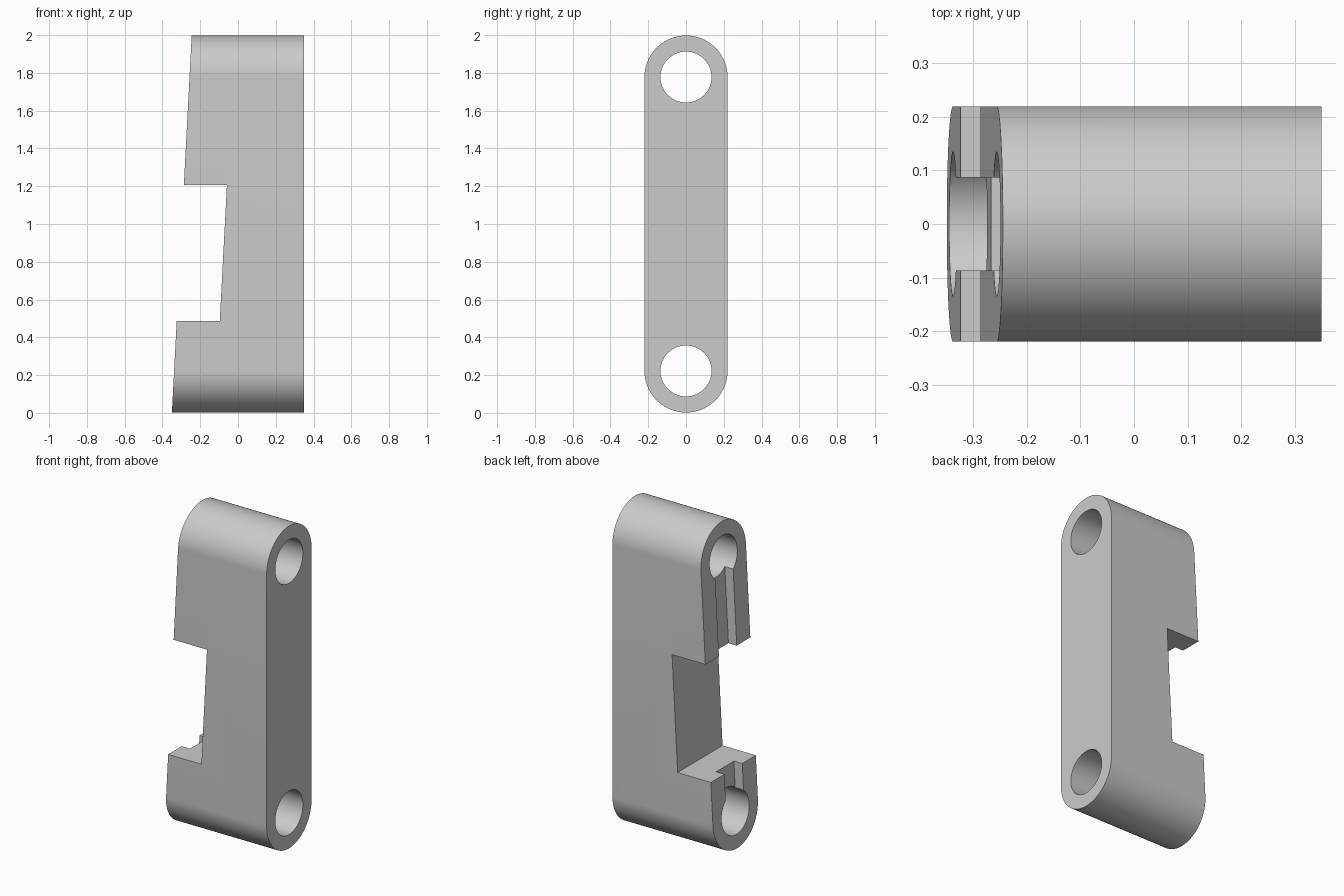
import bpy
import bmesh
import math

if "Cube" in bpy.data.objects:
    bpy.data.objects.remove(bpy.data.objects["Cube"], do_unlink=True)

HALF_X = 0.35
RADIUS = 0.22
BORE = 0.135
CENTRES = (0.222, 1.778)


def slant(z):
    """x of the leaning end face at height z"""
    return -HALF_X + 0.0525 * z


def prism(name, outline, x_start, x_end):
    """Sweep a y-z outline along x; each end is a function of height."""
    bm = bmesh.new()
    rings = [[bm.verts.new((end(z), y, z)) for y, z in outline]
             for end in (x_start, x_end)]
    bm.faces.new(rings[0])
    bm.faces.new(rings[1])
    n = len(outline)
    for i in range(n):
        j = (i + 1) % n
        bm.faces.new((rings[0][i], rings[0][j], rings[1][j], rings[1][i]))
    bmesh.ops.recalc_face_normals(bm, faces=bm.faces)
    mesh = bpy.data.meshes.new(name)
    bm.to_mesh(mesh)
    bm.free()
    obj = bpy.data.objects.new(name, mesh)
    bpy.context.collection.objects.link(obj)
    return obj


def arc(z, radius, start, sweep, steps):
    return [(radius * math.cos(start + sweep * i / steps),
             z + radius * math.sin(start + sweep * i / steps))
            for i in range(steps + 1)]


def box(half_y, low, high):
    return [(-half_y, low), (half_y, low), (half_y, high), (-half_y, high)]


def past_end(z):
    return slant(z) - 0.1


# Long rounded link body with one leaning end
outline = (arc(CENTRES[1], RADIUS, 0, math.pi, 48)
           + arc(CENTRES[0], RADIUS, math.pi, math.pi, 48))
body = prism("link_body", outline, slant, lambda z: HALF_X)

# Pin bores, the wide notch and the narrow slots joining them
cutters = []
for label, z in zip(("lower", "upper"), CENTRES):
    circle = arc(z, BORE, 0, math.tau, 64)[:-1]
    cutters.append(prism(label + "_bore_cutter", circle,
                         lambda z: -0.6, lambda z: 0.6))
cutters.append(prism("notch_cutter", box(0.4, 0.487, 1.207),
                     past_end, lambda z: slant(z) + 0.228))
for label, low, high in (("lower", CENTRES[0], 0.6), ("upper", 1.1, CENTRES[1])):
    cutters.append(prism(label + "_slot_cutter", box(0.087, low, high),
                         past_end, lambda z: slant(z) + 0.057))

for cutter in cutters:
    mod = body.modifiers.new(cutter.name, 'BOOLEAN')
    mod.operation = 'DIFFERENCE'
    mod.solver = 'EXACT'
    mod.object = cutter

bpy.ops.object.select_all(action='DESELECT')
bpy.context.view_layer.objects.active = body
body.select_set(True)
for mod in list(body.modifiers):
    bpy.ops.object.modifier_apply(modifier=mod.name)
for cutter in cutters:
    bpy.data.objects.remove(cutter, do_unlink=True)

# Plain grey finish
grey = bpy.data.materials.new("light_grey")
grey.use_nodes = True
colour = (0.6, 0.6, 0.6, 1)
grey.diffuse_color = colour
grey.node_tree.nodes["Principled BSDF"].inputs["Base Color"].default_value = colour
body.data.materials.clear()
body.data.materials.append(grey)
bpy.ops.object.shade_smooth_by_angle(angle=math.radians(30))
